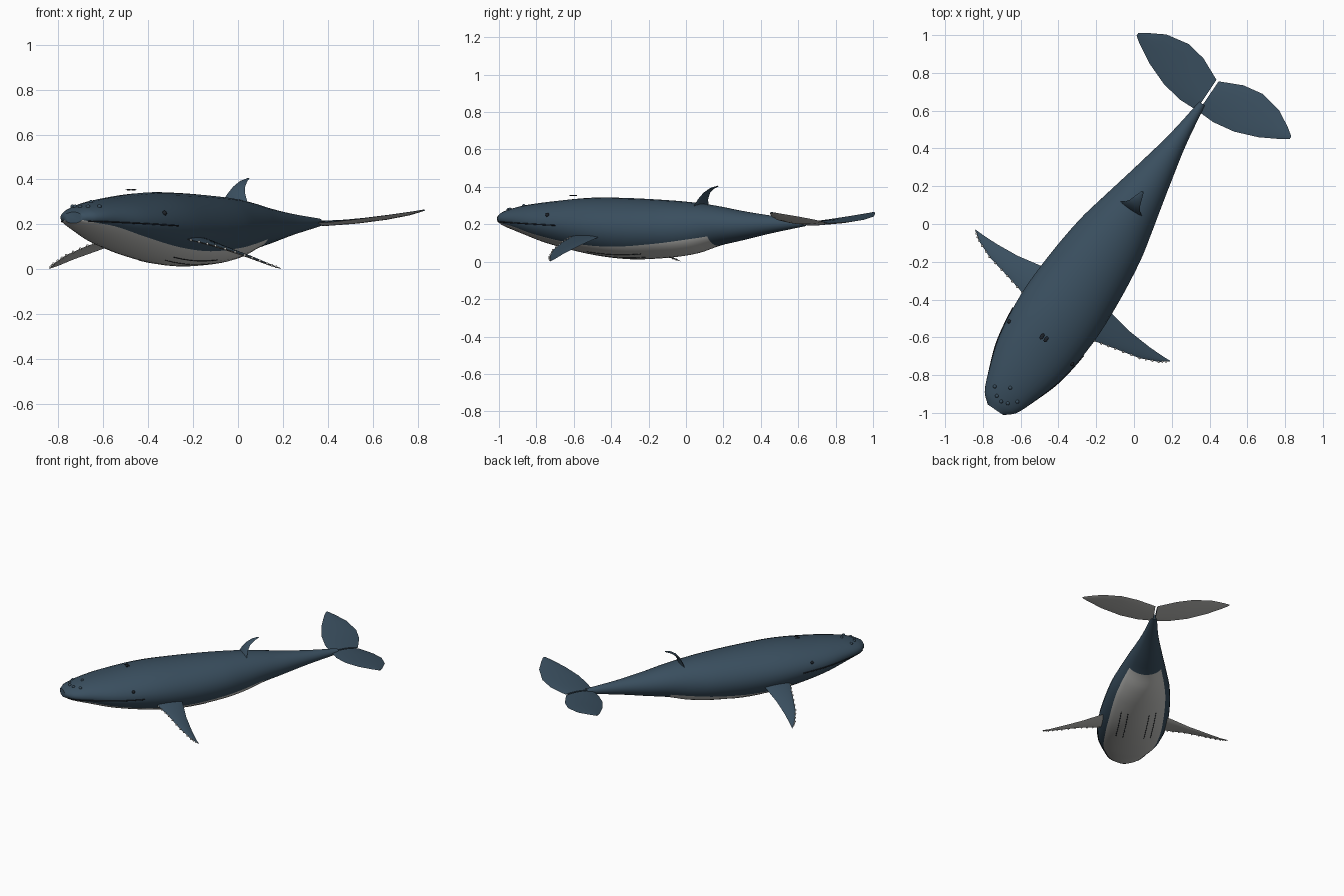
import bpy, bmesh, math
from mathutils import Matrix, Vector

cube = bpy.data.objects.get("Cube")
if cube:
    bpy.data.objects.remove(cube, do_unlink=True)

# Local frame: y runs nose to tail, x is sideways; PLACE turns it into the pose
PLACE = Matrix.Translation((-0.048, 0.032, 0)) @ Matrix.Rotation(math.radians(-34), 4, 'Z')


def material(name, color):
    m = bpy.data.materials.new(name)
    m.use_nodes = True
    m.diffuse_color = (*color, 1)
    m.node_tree.nodes["Principled BSDF"].inputs["Base Color"].default_value = (*color, 1)
    return m


NAVY = material("navy skin", (0.042, 0.078, 0.115))
PALE = material("pale belly", (0.55, 0.55, 0.53))
DARK = material("dark detail", (0.012, 0.016, 0.022))


def finish(name, bm, mats, angle=50):
    mesh = bpy.data.meshes.new(name)
    bm.to_mesh(mesh)
    bm.free()
    obj = bpy.data.objects.new(name, mesh)
    bpy.context.collection.objects.link(obj)
    for m in mats:
        mesh.materials.append(m)
    obj.matrix_world = PLACE
    bpy.ops.object.select_all(action='DESELECT')
    obj.select_set(True)
    bpy.context.view_layer.objects.active = obj
    bpy.ops.object.shade_smooth_by_angle(angle=math.radians(angle))
    return obj


def loft(name, rings, mats, is_second):
    """Skin closed rings; is_second(row, column) picks the second material."""
    bm = bmesh.new()
    rows = [[bm.verts.new(p) for p in ring] for ring in rings]
    n = len(rows[0])
    for r in range(len(rows) - 1):
        for c in range(n):
            d = (c + 1) % n
            f = bm.faces.new((rows[r][c], rows[r][d], rows[r + 1][d], rows[r + 1][c]))
            f.material_index = int(is_second(r, c))
    bm.faces.new(rows[0])
    bm.faces.new(rows[-1])
    bmesh.ops.recalc_face_normals(bm, faces=bm.faces)
    return finish(name, bm, mats)


# Body stations: position, half width, top, bottom, height of the belly border
STATIONS = [
    (-1.225, 0.05, 0.255, 0.205, 0.22),
    (-1.18, 0.10, 0.275, 0.185, 0.208),
    (-1.075, 0.145, 0.30, 0.15, 0.19),
    (-0.9, 0.20, 0.322, 0.095, 0.145),
    (-0.645, 0.23, 0.342, 0.04, 0.098),
    (-0.4, 0.223, 0.34, 0.013, 0.08),
    (-0.14, 0.195, 0.328, 0.022, 0.095),
    (0.03, 0.158, 0.315, 0.045, 0.115),
    (0.17, 0.125, 0.297, 0.085, 0.135),
    (0.3, 0.095, 0.275, 0.11, 0.155),
    (0.5, 0.052, 0.248, 0.15, 0.18),
    (0.73, 0.018, 0.226, 0.19, 0.2),
]
BELLY_END = 8


def section(s):
    """Smoothly interpolated half width, top, bottom and border at s."""
    last = len(STATIONS) - 1
    i = max(k for k in range(last) if STATIONS[k][0] <= s or k == 0)
    a, b = STATIONS[i], STATIONS[i + 1]
    before, after = STATIONS[max(i - 1, 0)], STATIONS[min(i + 2, last)]
    span = b[0] - a[0]
    u = (s - a[0]) / span
    out = []
    for k in range(1, 5):
        ma = (b[k] - before[k]) / (b[0] - before[0]) * span
        mb = (after[k] - a[k]) / (after[0] - a[0]) * span
        out.append((2*u**3 - 3*u**2 + 1) * a[k] + (u**3 - 2*u**2 + u) * ma
                   + (3*u**2 - 2*u**3) * b[k] + (u**3 - u**2) * mb)
    return out


def on_side(s, z, side, grow=1.0):
    w, top, low, _ = section(s)
    k = (z - (top + low) / 2) / ((top - low) / 2)
    return Vector((side * grow * w * math.sqrt(max(0, 1 - k * k)), s, z))


def on_ridge(s, x, sign):
    w, top, low, _ = section(s)
    h = (top - low) / 2 * math.sqrt(max(0, 1 - (x / w) ** 2))
    return Vector((x, s, (top + low) / 2 + sign * h))


# Body: every ring has a vertex exactly on the belly border
STEPS, UPPER, LOWER = 4, 20, 12
rings = []
for i in range(len(STATIONS) - 1):
    for j in range(STEPS + (i == len(STATIONS) - 2)):
        s = STATIONS[i][0] + (STATIONS[i + 1][0] - STATIONS[i][0]) * j / STEPS
        w, top, low, border = section(s)
        mid, h = (top + low) / 2, (top - low) / 2
        a = math.asin(max(-0.95, min(0.95, (border - mid) / h)))
        angles = [a + (math.pi - 2 * a) * k / UPPER for k in range(UPPER)]
        angles += [math.pi - a + (math.pi + 2 * a) * k / LOWER for k in range(LOWER)]
        rings.append([(w * math.cos(t), s, mid + h * math.sin(t)) for t in angles])
loft("body", rings, (NAVY, PALE), lambda r, c: c >= UPPER and r < BELLY_END * STEPS)


def fin(name, rows, side, offset, mats, chord=8):
    """Lens-shaped blade through (leading point, trailing point, thickness) rows."""
    rings = []
    for lead, trail, thick in rows:
        a, b = Vector(lead), Vector(trail)
        bulge = [Vector(offset) * thick / 2 * math.sin(math.pi * k / chord) ** 0.7
                 if 0 < k < chord else Vector() for k in range(chord + 1)]
        upper = [a.lerp(b, k / chord) + bulge[k] for k in range(chord + 1)]
        lower = [a.lerp(b, k / chord) - bulge[k] for k in range(chord - 1, 0, -1)]
        rings.append([(side * p.x, p.y, p.z) for p in upper + lower])
    loft(name, rings, mats, lambda r, c: c >= chord and len(mats) > 1)


def blobs(name, points, scale, mat):
    bm = bmesh.new()
    for p in points:
        bmesh.ops.create_uvsphere(bm, u_segments=10, v_segments=6, radius=1,
                                  matrix=Matrix.Translation(p) @ Matrix.Diagonal((*scale, 1)))
    finish(name, bm, (mat,), 80)


def strand(name, points, radius, mat):
    curve = bpy.data.curves.new(name, 'CURVE')
    curve.dimensions = '3D'
    curve.bevel_depth = radius
    curve.bevel_resolution = 1
    spline = curve.splines.new('POLY')
    spline.points.add(len(points) - 1)
    for q, p in zip(spline.points, points):
        q.co = (*p, 1)
    curve.materials.append(mat)
    obj = bpy.data.objects.new(name, curve)
    bpy.context.collection.objects.link(obj)
    obj.matrix_world = PLACE


# Blade outlines: leading x, y and trailing x, y
FLUKE = [(0.006, 0.685, 0.007, 0.877), (0.104, 0.682, 0.128, 0.933),
         (0.223, 0.702, 0.236, 0.952), (0.348, 0.75, 0.361, 0.928),
         (0.455, 0.81, 0.45, 0.878), (0.489, 0.835, 0.489, 0.85)]
PECTORAL = [((0.17, -0.64, 0.145), (0.17, -0.45, 0.14), 0.022),
            ((0.231, -0.631, 0.13), (0.235, -0.46, 0.125), 0.02),
            ((0.344, -0.603, 0.105), (0.36, -0.484, 0.085), 0.017),
            ((0.48, -0.572, 0.063), (0.488, -0.494, 0.045), 0.013),
            ((0.574, -0.532, 0.025), (0.575, -0.495, 0.015), 0.008),
            ((0.621, -0.497, 0.004), (0.621, -0.493, 0.003), 0.003)]


def lift(x):
    return 0.205 + 0.058 * (x / 0.49) ** 1.5


for side, label in ((1, "left"), (-1, "right")):
    rows = [((a, b, lift(a)), (c, d, lift(c)), 0.024 - 0.036 * a) for a, b, c, d in FLUKE]
    fin(label + "_fluke", rows, side, (0, 0, 1), (NAVY, PALE))
    fin(label + "_pectoral_fin", PECTORAL, side, (0.3, 0, 0.95), (NAVY, PALE))

    # Knobs along the leading edge of the pectoral fin
    knobs = []
    for (a, _, _), (b, _, _) in zip(PECTORAL[1:], PECTORAL[2:]):
        for u in (0.0, 0.33, 0.67):
            p = Vector(a).lerp(Vector(b), u)
            knobs.append((side * p.x, p.y, p.z))
    blobs(label + "_fin_knobs", knobs, (0.006,) * 3, PALE)

    blobs(label + "_eye", [on_side(-0.797, 0.25, side)], (0.011,) * 3, DARK)

    # Mouth line and throat grooves
    mouth = [on_side(-1.205 + 0.48 * k / 16, 0.214 - 0.02 * k / 16, side, 1.005)
             for k in range(17)]
    strand(label + "_mouth_line", mouth, 0.0035, DARK)
    for x in (0.07, 0.115):
        groove = [on_ridge(-0.6 + 0.35 * k / 8, side * x, -1) + Vector((0, 0, 0.001))
                  for k in range(9)]
        strand(label + "_throat_groove", groove, 0.0025, DARK)

# Dorsal fin: broad base sweeping back to a narrow tip
profile = [(0.05, 0.27, 0.08), (0.06, 0.30, 0.068), (0.072, 0.335, 0.048),
           (0.095, 0.368, 0.032), (0.13, 0.392, 0.02), (0.168, 0.404, 0.006)]
fin("dorsal_fin", [((-w, s, z), (w, s, z), 0.006 + 0.25 * w) for s, z, w in profile],
    1, (0, -0.8, 0.6), (NAVY,))

# Head bumps and the pair of blowholes
spots = [(-1.125, -0.072), (-1.125, 0.072), (-1.085, 0), (-1.16, -0.035),
         (-1.16, 0.035), (-1.172, 0)]
blobs("head_bumps", [on_ridge(s, x, 1) for s, x in spots], (0.01,) * 3, NAVY)
blobs("blowholes", [(x, -0.766, 0.354) for x in (-0.013, 0.013)], (0.01, 0.018, 0.003), DARK)
